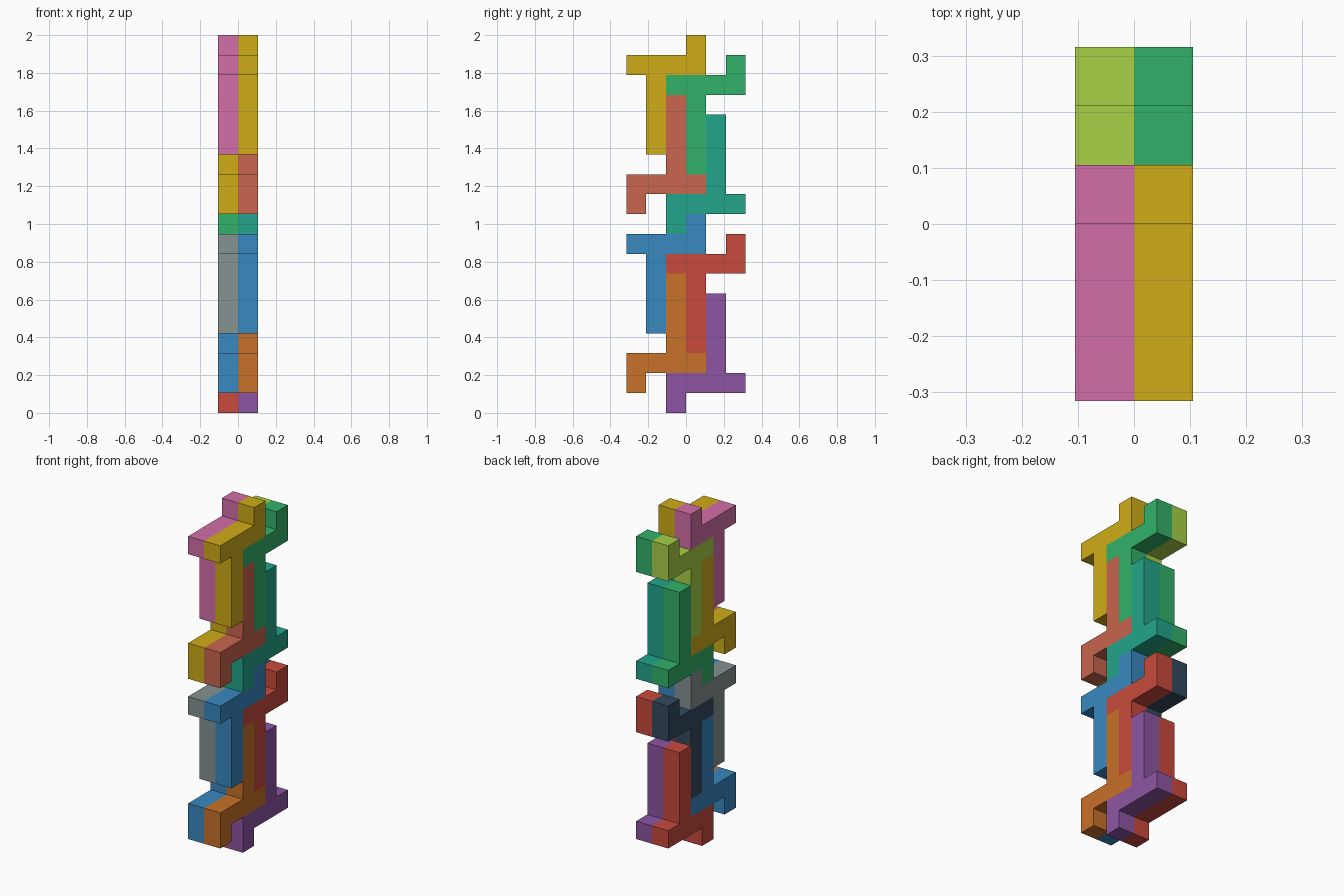
import bpy
import bmesh

if "Cube" in bpy.data.objects:
    bpy.data.objects.remove(bpy.data.objects["Cube"])

U = 2 / 19  # one grid cell

# Outline of the single repeating tile (y, z in cells): foot, bar and leg
TILE = [(0, 0), (1, 0), (1, 1), (4, 1), (4, 2), (3, 2), (3, 6), (2, 6), (2, 2), (0, 2)]

# Placements within one nine-row block: name, origin y, origin z, direction (-1 = half turn)
PLACES = [("lower_back", -1, 0, 1), ("lower_front", -3, 1, 1),
          ("upper_back", 3, 9, -1), ("upper_front", 1, 10, -1)]

# Colours by side, then by block, in the order of PLACES
COLOURS = {
    "right": ["8E55A3", "C87128", "C84A3C", "3888C0", "22A58A", "C8664E", "32B269", "CFAC18"],
    "left": ["C84A3C", "3888C0", "34495E", "859292", "32B269", "CFAC18", "A8D046", "D36FA8"],
}


def material(code):
    mat = bpy.data.materials.get(code)
    if mat is None:
        mat = bpy.data.materials.new(code)
        rgb = [int(code[i:i + 2], 16) / 255 for i in (0, 2, 4)]
        mat.diffuse_color = [((c + 0.055) / 1.055) ** 2.4 for c in rgb] + [1]
        mat.use_nodes = True
        mat.node_tree.nodes["Principled BSDF"].inputs["Base Color"].default_value = mat.diffuse_color
    return mat


def tile(name, x, y, z, turn, code):
    bm = bmesh.new()
    face = bm.faces.new([bm.verts.new((x * U, (y + turn * a) * U, (z + turn * b) * U))
                         for a, b in TILE])
    ext = bmesh.ops.extrude_face_region(bm, geom=[face], use_keep_orig=True)
    verts = [v for v in ext["geom"] if isinstance(v, bmesh.types.BMVert)]
    bmesh.ops.translate(bm, verts=verts, vec=(U, 0, 0))
    bmesh.ops.recalc_face_normals(bm, faces=bm.faces)
    mesh = bpy.data.meshes.new(name)
    bm.to_mesh(mesh)
    bm.free()
    mesh.materials.append(material(code))
    bpy.context.collection.objects.link(bpy.data.objects.new(name, mesh))


# Two side-by-side layers, each with two stacked blocks of four interlocking tiles
for side, x in (("left", -1), ("right", 0)):
    for block, level in enumerate(("bottom", "top")):
        for i, (place, y, z, turn) in enumerate(PLACES):
            tile(f"{side}_{level}_{place}_tile", x, y, z + 9 * block, turn,
                 COLOURS[side][4 * block + i])
